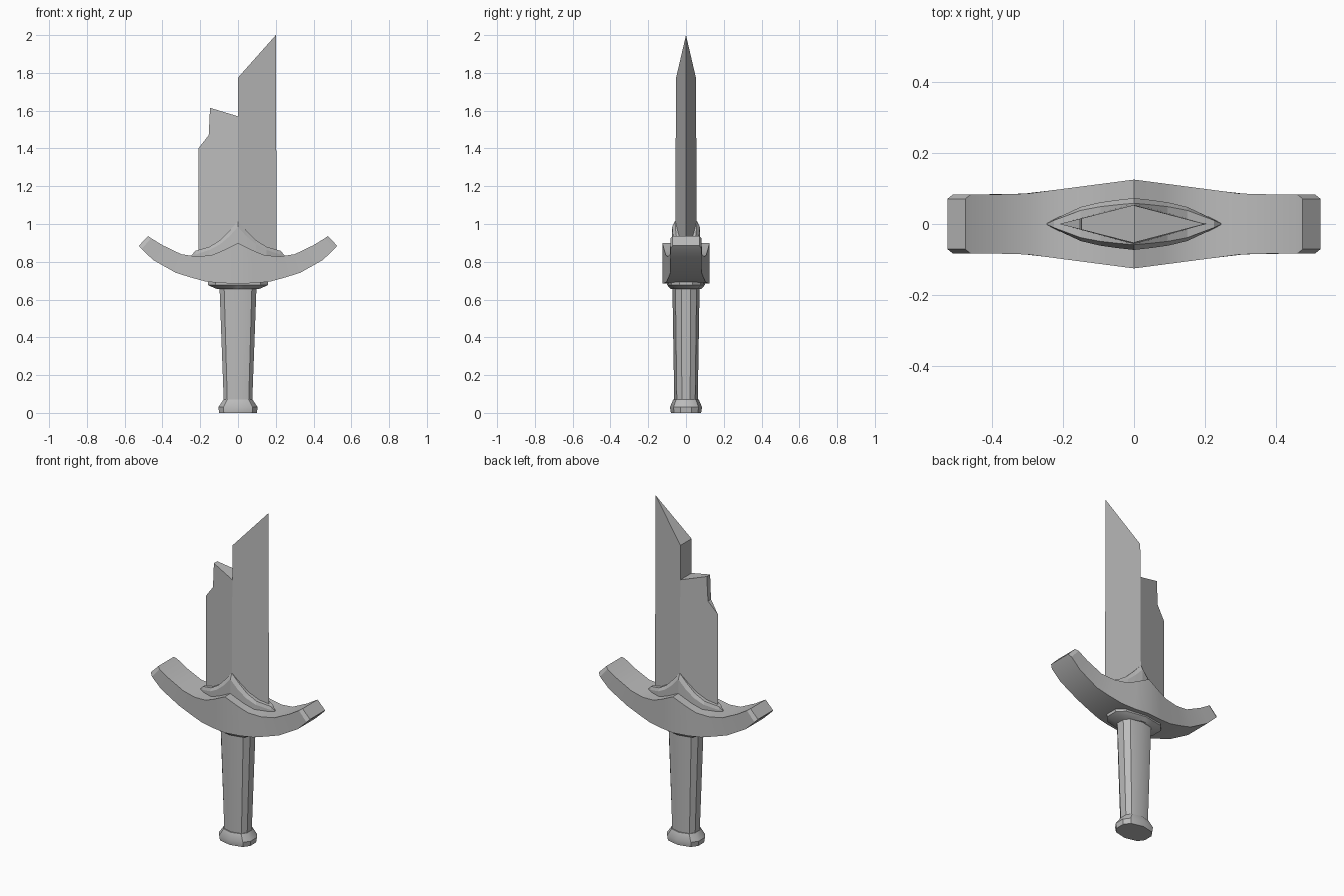
import bpy
import bmesh

cube = bpy.data.objects.get("Cube")
if cube:
    bpy.data.objects.remove(cube, do_unlink=True)

steel = bpy.data.materials.new("grey_steel")
steel.use_nodes = True
GREY = (0.5, 0.5, 0.5, 1)
steel.diffuse_color = GREY
steel.node_tree.nodes["Principled BSDF"].inputs["Base Color"].default_value = GREY


def make_object(name, verts, faces, smooth_angle=None):
    bm = bmesh.new()
    vs = [bm.verts.new(v) for v in verts]
    for f in faces:
        bm.faces.new([vs[i] for i in f])
    bmesh.ops.remove_doubles(bm, verts=bm.verts, dist=0.0005)
    bmesh.ops.recalc_face_normals(bm, faces=bm.faces)
    mesh = bpy.data.meshes.new(name)
    bm.to_mesh(mesh)
    bm.free()
    mesh.materials.append(steel)
    obj = bpy.data.objects.new(name, mesh)
    bpy.context.collection.objects.link(obj)
    if smooth_angle:
        bpy.ops.object.select_all(action="DESELECT")
        obj.select_set(True)
        bpy.context.view_layer.objects.active = obj
        bpy.ops.object.shade_smooth_by_angle(angle=smooth_angle)
    return obj


def loft(name, rings, smooth_angle=None):
    """Skin a list of equal-length rings and cap both ends."""
    n = len(rings[0])
    verts = [p for ring in rings for p in ring]
    faces = [list(range(n)), list(range(len(verts) - n, len(verts)))]
    for r in range(len(rings) - 1):
        for i in range(n):
            j = (i + 1) % n
            faces.append([r * n + i, r * n + j, (r + 1) * n + j, (r + 1) * n + i])
    return make_object(name, verts, faces, smooth_angle)


def mirrored(stations):
    """Stations from the centre outwards, continued to the -x side."""
    left = [[(-x, y, z) for x, y, z in ring] for ring in stations[:0:-1]]
    return left + stations


# Broken blade with a diamond section
outline = [(0, 0.78), (0.205, 0.78), (0.2, 2.0), (0, 1.775), (0, 1.57),
           (-0.148, 1.615), (-0.155, 1.47), (-0.21, 1.4), (-0.21, 0.78)]


def half_thickness(x, z):
    return 0 if abs(x) > 0.195 else (1 - abs(x) / 0.21) * (0.063 - 0.006 * z)


n = len(outline)
verts = [(x, s * half_thickness(x, z), z) for s in (-1, 1) for x, z in outline]
right_half, left_half = [0, 1, 2, 3, 4], [0, 4, 5, 6, 7, 8]
faces = [[i + k for i in half] for half in (right_half, left_half) for k in (0, n)]
bm_sides = [[i, (i + 1) % n, (i + 1) % n + n, i + n] for i in range(n)]
# The two cutting edges close on themselves, so they need no side wall
faces += [f for f in bm_sides
          if any(abs(verts[f[k]][1]) > 0 for k in (0, 1))]
make_object("blade", verts, faces)


# Curved crossguard, thickest at the middle
def guard_depth(x):
    return 0.083 + 0.042 * max(0, 1 - x / 0.32)


bottom = [(0, 0.685), (0.09, 0.687), (0.17, 0.695), (0.25, 0.717),
          (0.33, 0.742), (0.45, 0.81), (0.51, 0.868), (0.525, 0.885)]
top = [(0, 0.9), (0.08, 0.86), (0.14, 0.835), (0.22, 0.828),
       (0.3, 0.84), (0.4, 0.888), (0.46, 0.925), (0.475, 0.936)]
stations = []
for k, ((bx, bz), (tx, tz)) in enumerate(zip(bottom, top)):
    trim = 0.012 if k == len(top) - 1 else 0
    b, t = guard_depth(bx) - trim, guard_depth(tx) - trim
    stations.append([(bx, -b, bz), (bx, b, bz), (tx, t, tz), (tx, -t, tz)])
loft("crossguard", mirrored(stations), 0.4)

# Peaked collar around the blade root: x, half depth, bevel height, top height
stations = []
for x, y, low, high in [(0, 0.073, 0.985, 1.015), (0.045, 0.068, 0.935, 0.965),
                        (0.095, 0.061, 0.893, 0.915), (0.15, 0.048, 0.863, 0.88),
                        (0.225, 0.013, 0.838, 0.858), (0.245, 0.002, 0.83, 0.836)]:
    inner = y * 0.8
    stations.append([(x, -y, 0.78), (x, y, 0.78), (x, y, low),
                     (x, inner, high), (x, -inner, high), (x, -y, low)])
loft("blade_collar", mirrored(stations))

# Grip, lower collar and pommel share one flattened section
quarter = [(1, 0.35), (0.75, 0.78), (0, 1)]
half = quarter + [(-x, y) for x, y in quarter[-2::-1]]
section = half + [(-x, -y) for x, y in half]


def turned(name, levels):
    loft(name, [[(x * rx, y * ry, z) for x, y in section]
                for rx, ry, z in levels], 0.6)


turned("grip", [(0.075, 0.062, 0.05), (0.098, 0.072, 0.67)])
turned("grip_collar", [(0.11, 0.08, 0.655), (0.16, 0.1, 0.677), (0.16, 0.1, 0.695)])
turned("pommel", [(0.1, 0.08, 0), (0.104, 0.085, 0.03), (0.077, 0.068, 0.07)])
